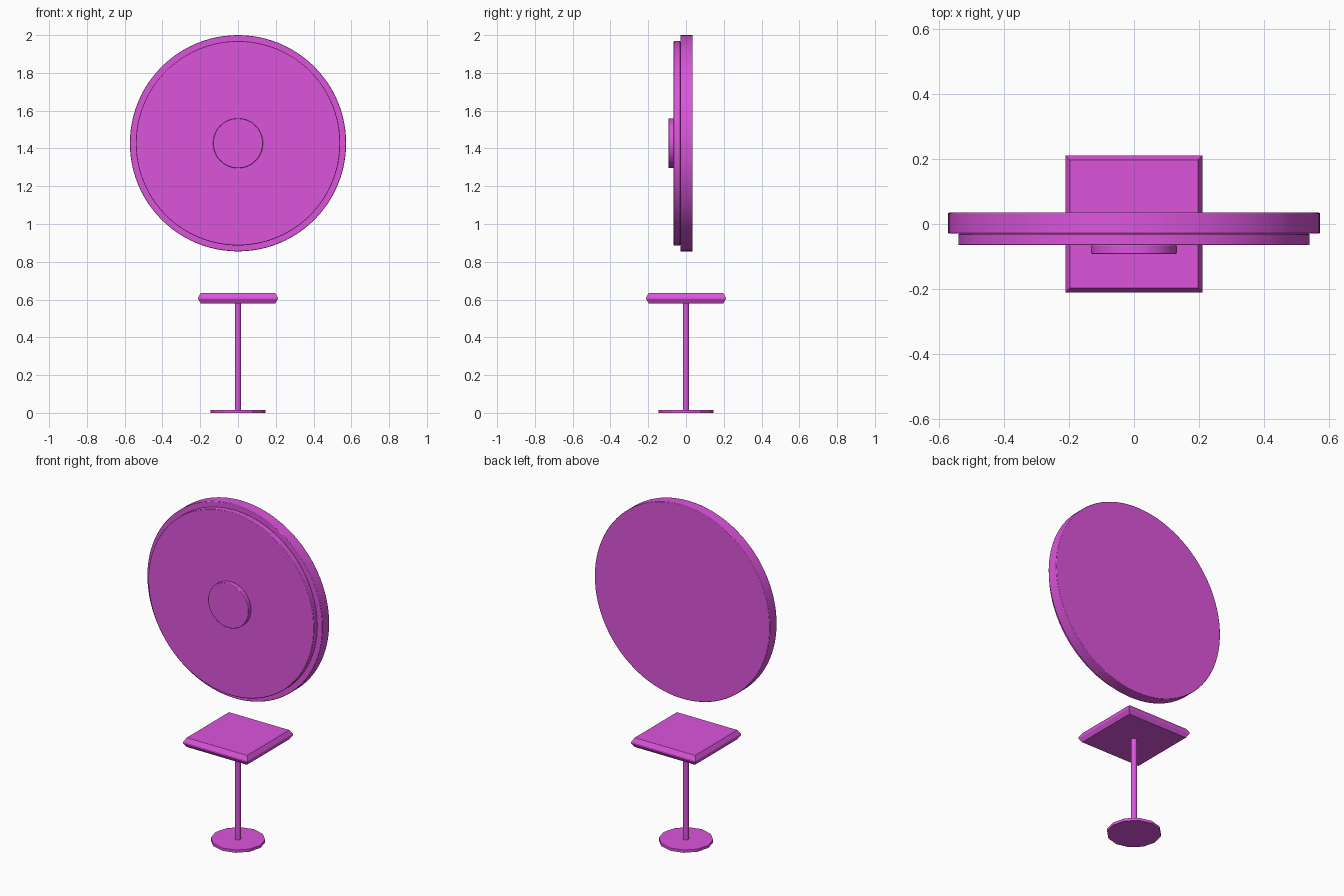
import bpy, bmesh, math

if "Cube" in bpy.data.objects:
    bpy.data.objects.remove(bpy.data.objects["Cube"])

magenta = bpy.data.materials.new("magenta")
magenta.diffuse_color = (0.72, 0.09, 0.72, 1)
magenta.use_nodes = True
magenta.node_tree.nodes["Principled BSDF"].inputs["Base Color"].default_value = magenta.diffuse_color


def finish(obj, name, smooth=True):
    obj.name = name
    obj.data.materials.append(magenta)
    if smooth:
        bpy.ops.object.shade_smooth_by_angle(angle=math.radians(35))
    return obj


def upright_disc(name, radius, y0, y1, z=1.4275):
    """Round plate facing the front, with a tiny softened rim."""
    bpy.ops.mesh.primitive_cylinder_add(
        vertices=96, radius=radius, depth=y1 - y0,
        location=(0, (y0 + y1) / 2, z), rotation=(math.pi / 2, 0, 0))
    obj = finish(bpy.context.object, name)
    bevel = obj.modifiers.new("rim", 'BEVEL')
    bevel.width = 0.003
    bevel.segments = 2
    bevel.limit_method = 'ANGLE'
    bevel.angle_limit = math.radians(60)


def post(name, radius, z0, z1, sides, smooth):
    bpy.ops.mesh.primitive_cylinder_add(
        vertices=sides, radius=radius, depth=z1 - z0, location=(0, 0, (z0 + z1) / 2))
    finish(bpy.context.object, name, smooth)


# Stepped target disc, floating above the stand
upright_disc("back_disc", 0.5725, -0.03, 0.035)
upright_disc("front_disc", 0.541, -0.065, -0.03)
upright_disc("centre_hub", 0.132, -0.092, -0.065)

# Stand: foot plate and pole
post("foot_plate", 0.146, 0.0, 0.016, 12, False)
post("pole", 0.017, 0.016, 0.582, 16, True)

# Square top with edges chamfered to a ridge at mid height
bm = bmesh.new()
rings = []
for half, z in ((0.197, 0.58), (0.211, 0.603), (0.211, 0.611), (0.197, 0.635)):
    rings.append([bm.verts.new((sx * half, sy * half, z))
                  for sx, sy in ((-1, -1), (1, -1), (1, 1), (-1, 1))])
for low, high in zip(rings, rings[1:]):
    for i in range(4):
        j = (i + 1) % 4
        bm.faces.new((low[i], low[j], high[j], high[i]))
bm.faces.new(rings[0][::-1])
bm.faces.new(rings[-1])
mesh = bpy.data.meshes.new("square_top")
bm.to_mesh(mesh)
bm.free()
top = bpy.data.objects.new("square_top", mesh)
bpy.context.collection.objects.link(top)
finish(top, "square_top", False)
